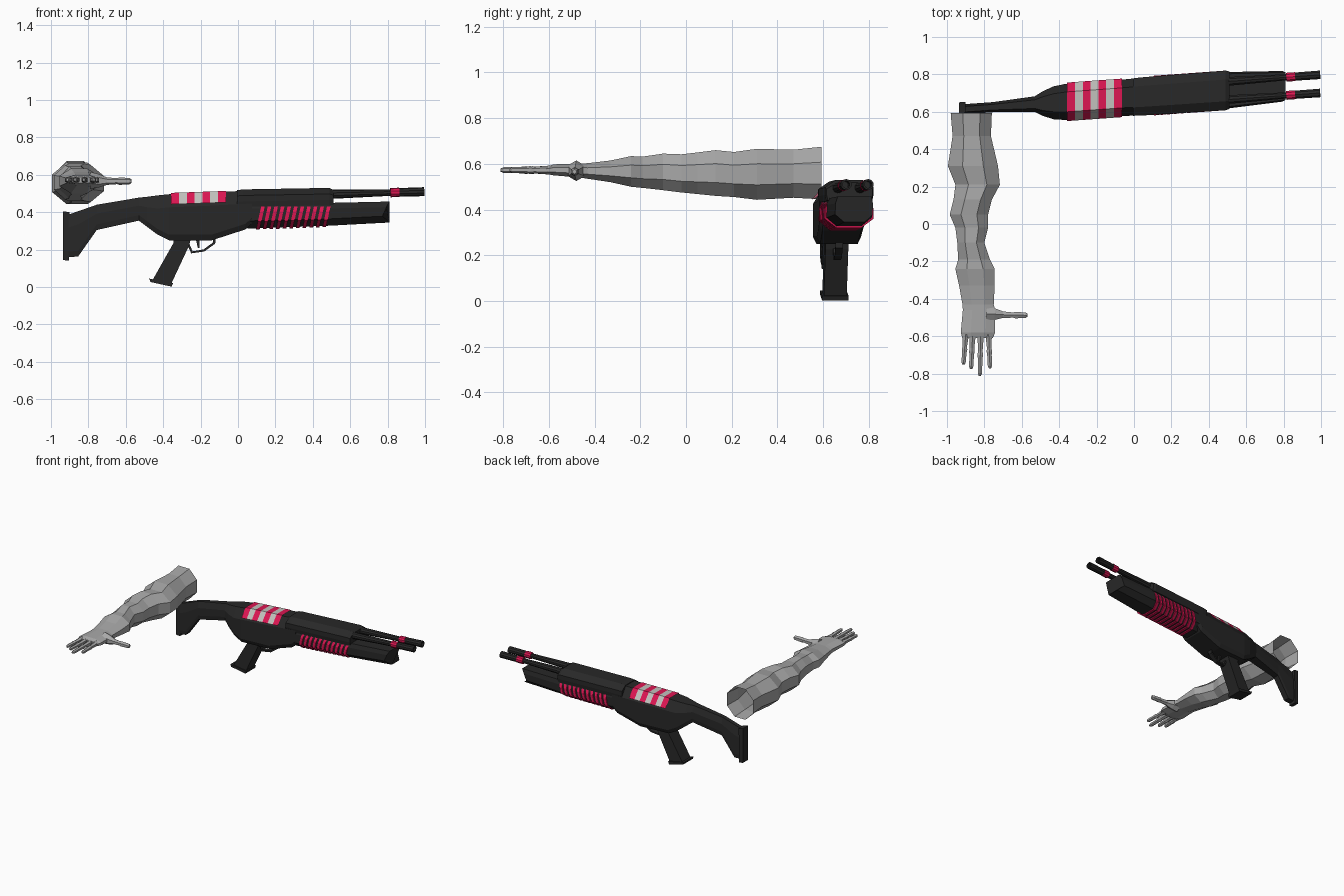
import bpy, bmesh, math
from mathutils import Vector

if "Cube" in bpy.data.objects:
    bpy.data.objects.remove(bpy.data.objects["Cube"])


def material(name, rgb):
    m = bpy.data.materials.new(name)
    m.diffuse_color = (*rgb, 1)
    m.use_nodes = True
    m.node_tree.nodes["Principled BSDF"].inputs["Base Color"].default_value = m.diffuse_color
    return m


BLACK = material("gunmetal_black", (0.021, 0.021, 0.021))
RED = material("crimson", (0.72, 0.008, 0.085))
PALE = material("pale_grey", (0.54, 0.54, 0.51))
GREY = material("arm_grey", (0.39, 0.39, 0.39))


def gun(x, v, z):
    """Gun space to world: the gun is yawed slightly about z."""
    return Vector((x, 0.679 + 0.072 * x + v, z))


def loft(name, rings, mat, closed=True, caps=(True, True)):
    bm = bmesh.new()
    vs = [[bm.verts.new(p) for p in ring] for ring in rings]
    n = len(rings[0])
    for a, b in zip(vs, vs[1:]):
        for i in range(n if closed else n - 1):
            j = (i + 1) % n
            bm.faces.new((a[i], a[j], b[j], b[i]))
    if closed:
        if caps[0]:
            bm.faces.new(vs[0][::-1])
        if caps[1]:
            bm.faces.new(vs[-1])
    bmesh.ops.recalc_face_normals(bm, faces=bm.faces)
    me = bpy.data.meshes.new(name)
    bm.to_mesh(me)
    bm.free()
    me.materials.append(mat)
    ob = bpy.data.objects.new(name, me)
    bpy.context.collection.objects.link(ob)
    return ob


def section(x, zb, zt, w, top=0.55, bottom=0.85, dt=0.07, db=0.03, e=0.0, lean=0.0):
    """Eight-sided gun cross-section; lean shears x with height."""
    h = zt - zb
    dt, db = min(dt, 0.35 * h), min(db, 0.3 * h)
    half = [(w * bottom, zb - e), (w + e, zb + db), (w + e, zt - dt), (w * top, zt + e)]
    pts = half + [(-v, z) for v, z in reversed(half)]
    return [gun(x + lean * (z - zb), v, z) for v, z in pts]


def slab(name, profile, hw, mat, v=0.0):
    """Extrude an (x, z) profile across the gun."""
    return loft(name, [[gun(x, v + s * hw, z) for x, z in profile] for s in (-1, 1)], mat)


def tube(name, stations, mat, sides=8, caps=(True, True)):
    """Tapered tube through (point, radius) stations."""
    rings = []
    axis = (stations[-1][0] - stations[0][0]).normalized()
    u = axis.cross(Vector((0, 0, 1))).normalized()
    w = axis.cross(u)
    for p, r in stations:
        rings.append([p + r * (math.cos(t) * u + math.sin(t) * w)
                      for t in [math.tau * (i + 0.5) / sides for i in range(sides)]])
    return loft(name, rings, mat, caps=caps)


# Stock flowing into the receiver
body = [(-.905, .16, .388, .027), (-.855, .163, .405, .027), (-.755, .305, .44, .027),
        (-.53, .355, .478, .042), (-.49, .325, .482, .065), (-.43, .28, .49, .088),
        (-.37, .25, .496, .096), (-.14, .25, .505, .097), (-.09, .266, .508, .097),
        (.04, .308, .515, .1), (.075, .34, .516, .1)]
loft("stock_and_receiver", [section(*s) for s in body], BLACK)
slab("butt_plate", [(-.935, .145), (-.905, .14), (-.9, .4), (-.935, .405)], 0.029, BLACK, 0.01)

# Upper handguard cover
loft("upper_cover", [section(-.005, .43, .518, .1, bottom=.95), section(.03, .43, .522, .102, bottom=.95),
                     section(.49, .437, .53, .106, bottom=.95), section(.51, .44, .518, .1, bottom=.95)], BLACK)

# Fore-end with a notched front
fore = dict(bottom=.55, top=.9, dt=.03, db=.07)
rings = [section(.05, .312, .45, .098, **fore), section(.49, .328, .45, .098, **fore),
         section(.79, .345, .457, .082, **fore)]
for i, x in enumerate((.81, .772, .793, .81)):
    for k in (i, 7 - i):
        p = rings[-1][k]
        p.y += 0.072 * (x - .79)
        p.x = x
loft("fore_end", rings, BLACK)

# Slanted red vent ribs around the fore-end
for i in range(11):
    x = .098 + i * .0355
    zb = .312 + .036 * (x - .05)
    args = dict(e=.006, lean=.22, **fore)
    loft(f"vent_rib_{i + 1}", [section(x, zb, .435, .1, **args),
                               section(x + .019, zb, .435, .1, **args)], RED)

# Striped cover wrapped over the receiver top
for i in range(7):
    x0 = -.357 + i * .0417
    strip = []
    for x in (x0, x0 + .0417):
        zt = .497 + .035 * (x + .37)
        ring = section(x, .25, zt, .097, e=.006, dt=.055)
        strip.append(ring[2:6])
    loft(f"cover_stripe_{i + 1}", strip, PALE if i % 2 else RED, closed=False)

# Twin barrels with red bands and thicker muzzles
for side, v in (("right", -.05), ("left", .047)):
    def at(x):
        return gun(x, v, .496 + .028 * (x - .5))
    tube(f"barrel_{side}", [(at(.48), .025), (at(.825), .017)], BLACK, 10)
    tube(f"barrel_band_{side}", [(at(.815), .025), (at(.862), .025)], RED, 10)
    tube(f"muzzle_{side}", [(at(.862), .023), (at(.995), .024), (at(.995), .016), (at(.9), .016)], BLACK, 10)

# Pistol grip, its base and the trigger group
slab("grip", [(-.345, .27), (-.345, .235), (-.458, .035), (-.358, .015), (-.26, .225), (-.25, .27)], .05, BLACK)
slab("grip_base", [(-.475, .045), (-.468, .027), (-.355, .002), (-.347, .022)], .058, BLACK)
outer = [(-.285, .255), (-.25, .18), (-.18, .19), (-.122, .232), (-.118, .27)]
inner = [(-.13, .27), (-.134, .238), (-.184, .201), (-.243, .191), (-.27, .255)]
slab("trigger_guard", outer + inner, .016, BLACK)
slab("trigger", [(-.225, .255), (-.215, .21), (-.205, .21), (-.205, .255)], .008, BLACK)

# Arm and palm: (y, x min, x max, z min, z max)
arm = [(.593, -.98, -.76, .445, .675), (.47, -.97, -.765, .452, .662), (.31, -.995, -.727, .443, .666),
       (.21, -.955, -.717, .455, .652), (.13, -.965, -.76, .46, .66), (.05, -.985, -.78, .468, .65),
       (-.02, -.955, -.78, .475, .642), (-.10, -.945, -.8, .485, .645), (-.19, -.94, -.77, .495, .632),
       (-.24, -.955, -.745, .5, .634), (-.33, -.935, -.745, .52, .615), (-.43, -.917, -.75, .535, .603),
       (-.46, -.915, -.742, .54, .602), (-.58, -.926, -.742, .55, .598), (-.61, -.918, -.755, .556, .588)]
rings = []
for y, x0, x1, z0, z1 in arm:
    k = 1 / math.cos(math.pi / 8)
    rings.append([Vector(((x0 + x1) / 2 + k * (x1 - x0) / 2 * math.cos(t), y,
                          (z0 + z1) / 2 + k * (z1 - z0) / 2 * math.sin(t)))
                  for t in [math.tau * (i + .5) / 8 for i in range(8)]])
loft("arm_and_palm", rings, GREY, caps=(False, True))

# Fingers with a swollen middle knuckle
for name, xa, xb, tip in (("little", -.9, -.912, -.752), ("ring", -.863, -.871, -.775),
                          ("middle", -.82, -.824, -.812), ("index", -.777, -.77, -.772)):
    a, b = Vector((xa, -.59, .573)), Vector((xb, tip, .573))
    tube(f"{name}_finger", [(a, .02), (a.lerp(b, .4), .014), (a.lerp(b, .5), .017),
                            (a.lerp(b, .6), .014), (a.lerp(b, .93), .013), (b, .007)], GREY, 6)

# Thumb
tube("thumb", [(Vector((-.79, -.48, .57)), .045), (Vector((-.745, -.482, .568)), .036),
               (Vector((-.70, -.485, .566)), .02), (Vector((-.645, -.487, .566)), .016),
               (Vector((-.635, -.487, .566)), .02), (Vector((-.58, -.488, .566)), .017),
               (Vector((-.57, -.488, .566)), .01)], GREY, 6)
